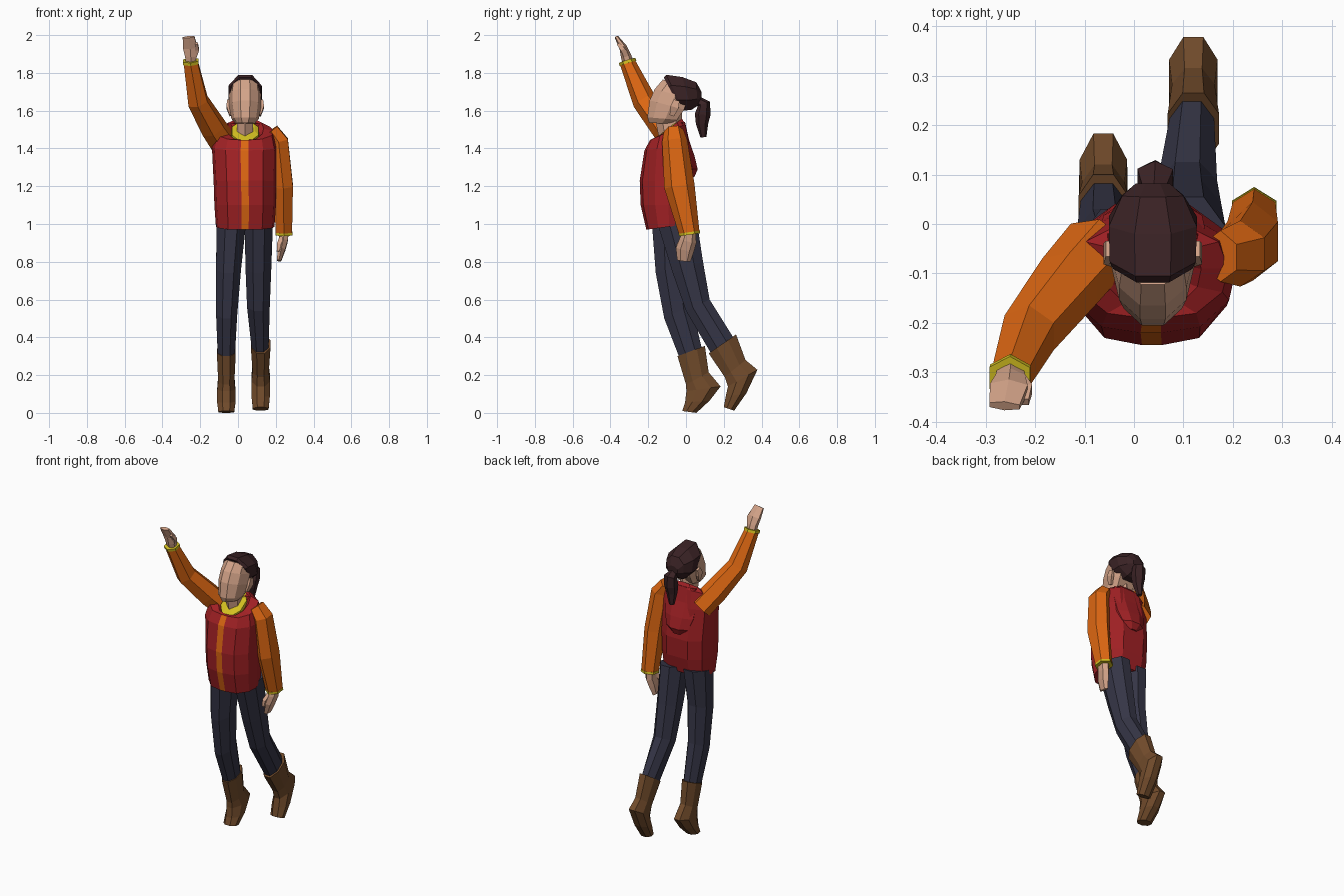
import bpy, bmesh, math
from mathutils import Vector


def material(name, rgb):
    m = bpy.data.materials.new(name)
    m.diffuse_color = (*rgb, 1)
    return m


RED = material("vest red", (.36, .015, .018))
ORANGE = material("sleeve orange", (.72, .135, .006))
YELLOW = material("shirt yellow", (.66, .53, .015))
SKIN = material("skin", (.66, .37, .25))
HAIR = material("dark brown hair", (.042, .016, .018))
NAVY = material("trouser navy", (.036, .036, .062))
BROWN = material("boot brown", (.165, .07, .024))


def ngon(n):
    """Unit cross-section with flat sides facing the axes."""
    k = 1 / math.cos(math.pi / n)
    return [(k * math.cos((i + .5) * math.tau / n), k * math.sin((i + .5) * math.tau / n)) for i in range(n)]


def skin_rings(name, rings, mats):
    """Join rings of points into a closed flat-shaded object."""
    bm = bmesh.new()
    loops = [[bm.verts.new(p) for p in r] for r in rings]
    n = len(loops[0])
    for a, b in zip(loops, loops[1:]):
        for i in range(n):
            j = (i + 1) % n
            bm.faces.new((a[i], a[j], b[j], b[i]))
    bm.faces.new(loops[0])
    bm.faces.new(loops[-1])
    bmesh.ops.recalc_face_normals(bm, faces=bm.faces)
    me = bpy.data.meshes.new(name)
    bm.to_mesh(me)
    bm.free()
    for m in mats:
        me.materials.append(m)
    ob = bpy.data.objects.new(name, me)
    bpy.context.collection.objects.link(ob)
    return ob


def side_loft(name, rings, mat, profile=ngon(8), extra=()):
    """Rings (x centre, half width, front y, front z, back y, back z)."""
    out = []
    for cx, rx, yf, zf, yb, zb in rings:
        c = Vector((cx, (yf + yb) / 2, (zf + zb) / 2))
        d = Vector((0, (yb - yf) / 2, (zb - zf) / 2))
        out.append([c + Vector((u * rx, 0, 0)) + d * v for u, v in profile])
    return skin_rings(name, out, [mat, *extra])


def tube(name, path, mat, n=6):
    """Rings (x, y, z, half width, half depth) square to the path."""
    pts = [Vector(p[:3]) for p in path]
    out = []
    for i, p in enumerate(path):
        t = (pts[min(i + 1, len(pts) - 1)] - pts[max(i - 1, 0)]).normalized()
        u = (Vector((1, 0, 0)) - t * t.x).normalized()
        v = t.cross(u)
        out.append([pts[i] + u * a * p[3] + v * b * p[4] for a, b in ngon(n)])
    return skin_rings(name, out, [mat])


# vest, with a narrow front facet for the zip stripe
half = [(.12, -1), (.58, -.9), (.92, -.45), (1, .05), (.87, .62), (.45, .97)]
vest_profile = half + [(-u, v) for u, v in reversed(half)]
vest = side_loft("vest", [
    (.038, .155, -.21, .97, .02, 1.0),
    (.038, .163, -.24, 1.10, .04, 1.10),
    (.036, .165, -.245, 1.23, .045, 1.22),
    (.034, .172, -.22, 1.39, .02, 1.42),
    (.036, .155, -.19, 1.445, .0, 1.53),
    (.038, .098, -.168, 1.445, -.02, 1.56),
    (.038, .07, -.15, 1.42, -.03, 1.52)], RED, vest_profile, [ORANGE])
for f in vest.data.polygons:
    if abs(f.center.x - .037) < .01 and f.normal.y < -.5 and len(f.vertices) == 4:
        f.material_index = 1

# hood hanging on the back
side_loft("hood", [
    (.038, .09, -.06, 1.53, -.005, 1.54),
    (.038, .105, -.06, 1.44, .015, 1.45),
    (.038, .10, -.05, 1.35, .045, 1.36),
    (.038, .075, -.03, 1.29, .062, 1.29),
    (.038, .035, -.01, 1.25, .045, 1.25)], RED)

# shirt collar and neck
side_loft("collar", [
    (.038, .075, -.16, 1.41, -.02, 1.48),
    (.038, .07, -.175, 1.44, -.02, 1.545),
    (.038, .05, -.14, 1.47, -.04, 1.55)], YELLOW)
side_loft("neck", [
    (.038, .042, -.13, 1.43, -.03, 1.47),
    (.038, .042, -.15, 1.54, -.03, 1.60)], SKIN, ngon(6))

# head tilted back, tapering to the chin
half = [(.3, -1), (.8, -.62), (1, .1), (.7, .8)]
head_profile = half + [(-u, v) for u, v in reversed(half)]
side_loft("head", [
    (.038, .05, -.195, 1.535, -.07, 1.53),
    (.038, .073, -.205, 1.565, -.03, 1.55),
    (.038, .085, -.192, 1.655, .01, 1.60),
    (.038, .085, -.165, 1.715, .03, 1.66),
    (.038, .078, -.122, 1.765, .04, 1.71)], SKIN, head_profile)
for side, label in ((-1, "right"), (1, "left")):
    x = .038 + side * .085
    tube(label + "_ear", [(x - side * .008, -.075, 1.575, .006, .012), (x + side * .006, -.06, 1.62, .009, .022),
                          (x + side * .004, -.05, 1.655, .006, .016)], SKIN, 4)

# hair cap lofted from the hairline to the back of the head, and ponytail
side_loft("hair", [
    (.038, .08, -.118, 1.775, -.025, 1.605),
    (.038, .087, -.105, 1.79, -.01, 1.60),
    (.038, .089, -.02, 1.778, .03, 1.605),
    (.038, .062, .055, 1.75, .06, 1.625),
    (.038, .035, .082, 1.70, .08, 1.65)], HAIR)
tube("ponytail", [
    (.04, .06, 1.655, .02, .02), (.043, .095, 1.635, .036, .03), (.043, .088, 1.58, .036, .036),
    (.04, .085, 1.53, .028, .028), (.036, .092, 1.46, .014, .014)], HAIR)

# raised arm
tube("raised_sleeve", [
    (-.07, -.045, 1.42, .065, .06), (-.13, -.115, 1.51, .062, .062), (-.212, -.22, 1.65, .052, .055),
    (-.25, -.31, 1.855, .037, .036)], ORANGE)
tube("raised_cuff", [(-.25, -.307, 1.85, .041, .04), (-.251, -.312, 1.866, .041, .04)], YELLOW)
tube("raised_hand", [
    (-.25, -.305, 1.85, .026, .026), (-.25, -.318, 1.89, .03, .024), (-.253, -.333, 1.935, .038, .018),
    (-.262, -.368, 1.99, .031, .009)], SKIN)
tube("raised_thumb", [(-.232, -.318, 1.89, .013, .013), (-.217, -.335, 1.925, .011, .012),
                      (-.22, -.36, 1.955, .007, .008)], SKIN, 4)

# lowered arm
tube("lowered_sleeve", [
    (.175, -.065, 1.495, .04, .045), (.215, -.06, 1.44, .05, .058), (.24, -.035, 1.2, .051, .07),
    (.243, .018, .95, .043, .047)], ORANGE)
tube("lowered_cuff", [(.243, .017, .957, .045, .049), (.243, .019, .943, .045, .049)], YELLOW)
tube("lowered_hand", [
    (.243, .018, .96, .026, .03), (.24, .01, .91, .023, .04), (.23, -.005, .865, .02, .042),
    (.217, -.012, .805, .011, .031)], SKIN)
tube("lowered_thumb", [(.232, -.012, .925, .012, .013), (.217, -.038, .89, .011, .012),
                       (.212, -.044, .855, .007, .008)], SKIN, 4)

# trouser legs
side_loft("right_trouser_leg", [
    (-.035, .078, -.18, 1.0, .03, 1.03),
    (-.05, .066, -.16, .74, .01, .80),
    (-.06, .056, -.115, .50, .03, .57),
    (-.062, .045, -.03, .28, .085, .335)], NAVY)
side_loft("left_trouser_leg", [
    (.11, .075, -.15, 1.0, .055, 1.03),
    (.108, .068, -.07, .74, .09, .80),
    (.108, .06, .0, .54, .125, .60),
    (.117, .045, .13, .32, .25, .40)], NAVY)

# boots with the toes pointing down
side_loft("right_boot", [
    (-.062, .05, -.045, .30, .10, .355),
    (-.062, .043, .0, .15, .12, .215),
    (-.062, .048, .002, .115, .183, .14),
    (-.062, .049, -.005, .055, .125, .065),
    (-.062, .042, -.02, .01, .055, .0)], BROWN)
side_loft("left_boot", [
    (.12, .052, .12, .315, .265, .415),
    (.12, .043, .205, .19, .315, .28),
    (.12, .049, .222, .14, .378, .228),
    (.12, .049, .21, .085, .32, .105),
    (.12, .042, .2, .03, .255, .012)], BROWN)
